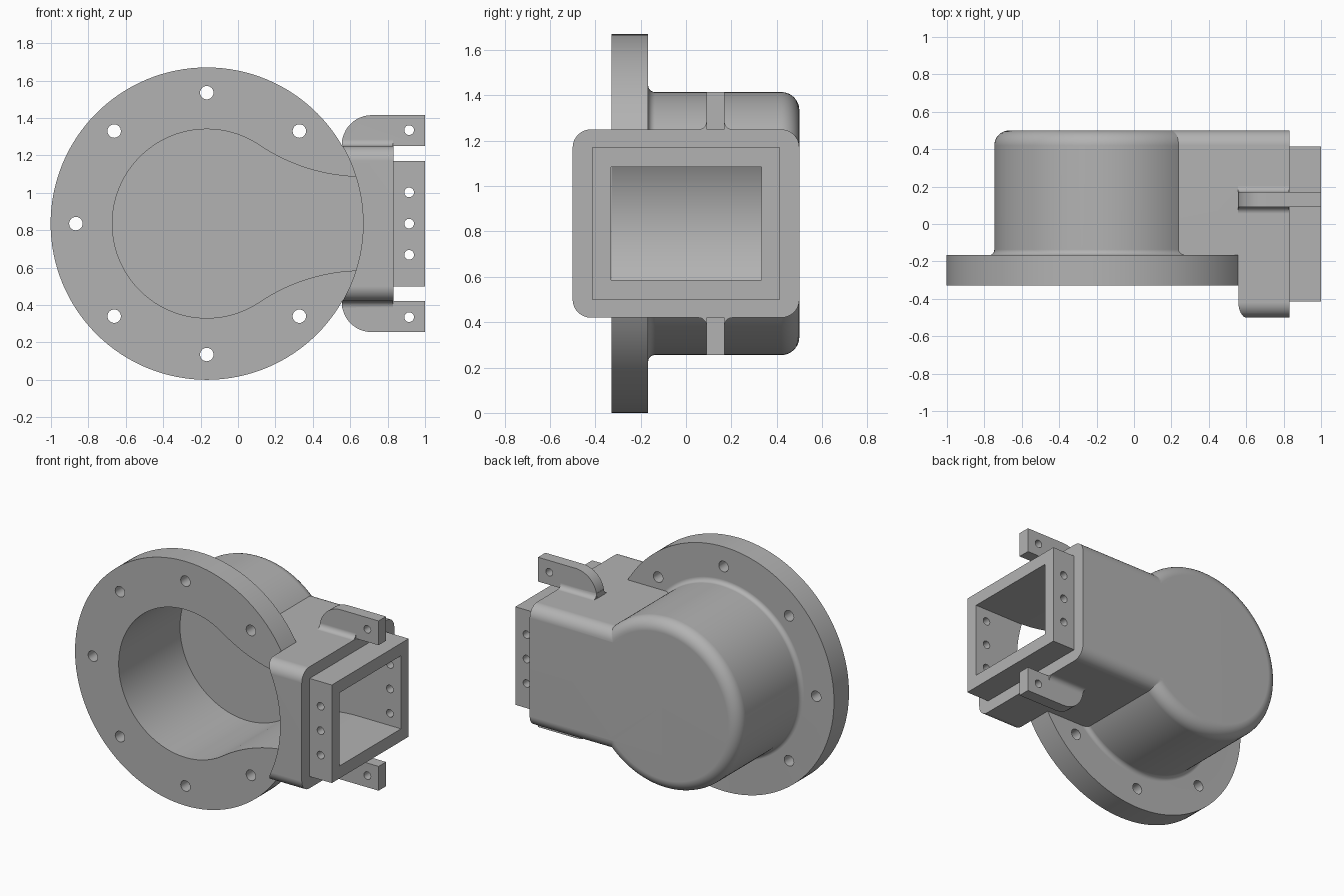
import bpy, bmesh
from math import sin, cos, pi, radians
from mathutils import Vector

cube = bpy.data.objects.get("Cube")
if cube:
    bpy.data.objects.remove(cube, do_unlink=True)

CX, CZ = -0.167, 0.835      # axis of the round housing
FRONT = -0.33               # front face of the flange

metal = bpy.data.materials.new("cast grey")
metal.use_nodes = True
GREY = (0.45, 0.45, 0.45, 1)
metal.diffuse_color = GREY
metal.node_tree.nodes["Principled BSDF"].inputs["Base Color"].default_value = GREY


def arc(cx, cy, r, a0, a1, n):
    """Points on an arc, angles in degrees."""
    return [(cx + r * cos(radians(a0 + (a1 - a0) * i / n)),
             cy + r * sin(radians(a0 + (a1 - a0) * i / n))) for i in range(n + 1)]


def finish(bm, name):
    bmesh.ops.remove_doubles(bm, verts=bm.verts, dist=1e-5)
    bmesh.ops.recalc_face_normals(bm, faces=bm.faces)
    mesh = bpy.data.meshes.new(name)
    bm.to_mesh(mesh)
    bm.free()
    mesh.materials.append(metal)
    ob = bpy.data.objects.new(name, mesh)
    bpy.context.collection.objects.link(ob)
    return ob


def prism(name, pts, axis, lo, hi):
    """Extrude a profile: (y, z) points along x, or (x, z) points along y."""
    bm = bmesh.new()
    place = (lambda p: (lo, p[0], p[1])) if axis == "x" else (lambda p: (p[0], lo, p[1]))
    face = bm.faces.new([bm.verts.new(place(p)) for p in pts])
    out = bmesh.ops.extrude_face_region(bm, geom=[face])
    move = Vector((hi - lo, 0, 0) if axis == "x" else (0, hi - lo, 0))
    bmesh.ops.translate(bm, vec=move,
                        verts=[g for g in out["geom"] if isinstance(g, bmesh.types.BMVert)])
    return finish(bm, name)


def lathe(name, pts, steps=128):
    """Spin (radius, y) points around the housing axis."""
    bm = bmesh.new()
    vs = [bm.verts.new((CX + r, y, CZ)) for r, y in pts]
    es = [bm.edges.new(pair) for pair in zip(vs, vs[1:])]
    bmesh.ops.spin(bm, geom=vs + es, cent=(CX, 0, CZ), axis=(0, 1, 0),
                   angle=2 * pi, steps=steps)
    return finish(bm, name)


def rect(w, h):
    return [(-w, CZ - h), (w, CZ - h), (w, CZ + h), (-w, CZ + h)]


def combine(target, tool, operation):
    bpy.context.view_layer.objects.active = target
    mod = target.modifiers.new("combine", "BOOLEAN")
    mod.operation, mod.solver, mod.object = operation, "EXACT", tool
    bpy.ops.object.modifier_apply(modifier=mod.name)
    bpy.data.objects.remove(tool, do_unlink=True)


def hole(x, z, r, lo, hi):
    return prism("hole_cutter", arc(x, z, r, 0, 360, 24)[:-1], "y", lo, hi)


# Flange and round housing, overlong at the front until trimmed
housing = lathe("housing", [(0, -0.6), (0.835, -0.6), (0.835, -0.167)]
                + arc(0.61, -0.137, 0.03, 270, 180, 6)
                + arc(0.5, 0.42, 0.08, 0, 90, 8) + [(0, 0.5)])

# Rounded side box
w, h, r = 0.5, 0.415, 0.08
corners = [(w - r, CZ + h - r, 0), (r - w, CZ + h - r, 90),
           (r - w, CZ - h + r, 180), (w - r, CZ - h + r, 270)]
outline = [p for y, z, a in corners for p in arc(y, z, r, a, a + 90, 8)]
combine(housing, prism("side_box", outline, "x", CX, 0.832), "UNION")

# Rectangular outlet collar
combine(housing, prism("outlet_collar", rect(0.415, 0.335), "x", 0.7, 1.0), "UNION")

# Upper and lower lugs, with flared feet
lug = [(0.555, 0.38), (0.8, 0.38), (0.8, 0.414), (1, 0.414), (1, 0.58)]
lug += arc(0.715, 0.42, 0.16, 90, 180, 12)
half = [(0.075, 0.4)] + arc(0.075, 0.45, 0.035, 270, 180, 5)
foot = half + [(-y, z) for y, z in reversed(half)]
for side in (1, -1):
    combine(housing, prism("lug_foot", [(0.13 + y, CZ + side * z) for y, z in foot],
                           "x", 0.557, 0.829), "UNION")
    combine(housing, prism("lug", [(x, CZ + side * z) for x, z in lug],
                           "y", 0.09, 0.17), "UNION")

# Keyhole cavity: round bore blending tangentially into the outlet channel
R = 0.99
ex = CX + 0.835
tangent = 56.0
upper = arc(ex, CZ + 0.25 + R, R, 270, 180 + tangent, 16)
bore = arc(CX, CZ, 0.505, tangent, 360 - tangent, 80)
lower = [(x, 2 * CZ - z) for x, z in reversed(upper)]
cavity = [(1.1, CZ + 0.25)] + upper + bore[1:-1] + lower + [(1.1, CZ - 0.25)]
combine(housing, prism("cavity_cutter", cavity, "y", FRONT, 0.333), "DIFFERENCE")

# Trim the flange front, leaving the box wall hugging its rim
trim = arc(CX, CZ, 0.836, 0, 360, 128)[:-1]
combine(housing, prism("trim_cutter", trim, "y", -0.7, FRONT + 0.001), "DIFFERENCE")

# Flange bolt holes, none on the outlet side
for k in range(1, 8):
    a = k * pi / 4
    combine(housing, hole(CX + 0.7 * cos(a), CZ + 0.7 * sin(a), 0.036, -0.7, -0.1),
            "DIFFERENCE")

# Collar and lug holes
for dz in (-0.5, -0.167, 0, 0.167, 0.5):
    combine(housing, hole(0.915, CZ + dz, 0.026, -0.6, 0.6), "DIFFERENCE")

# Smooth shading with sharp machined edges
bpy.ops.object.select_all(action="DESELECT")
housing.select_set(True)
bpy.context.view_layer.objects.active = housing
bpy.ops.object.shade_smooth_by_angle(angle=radians(30))
normals = housing.modifiers.new("flat_face_normals", "WEIGHTED_NORMAL")
normals.keep_sharp = True
